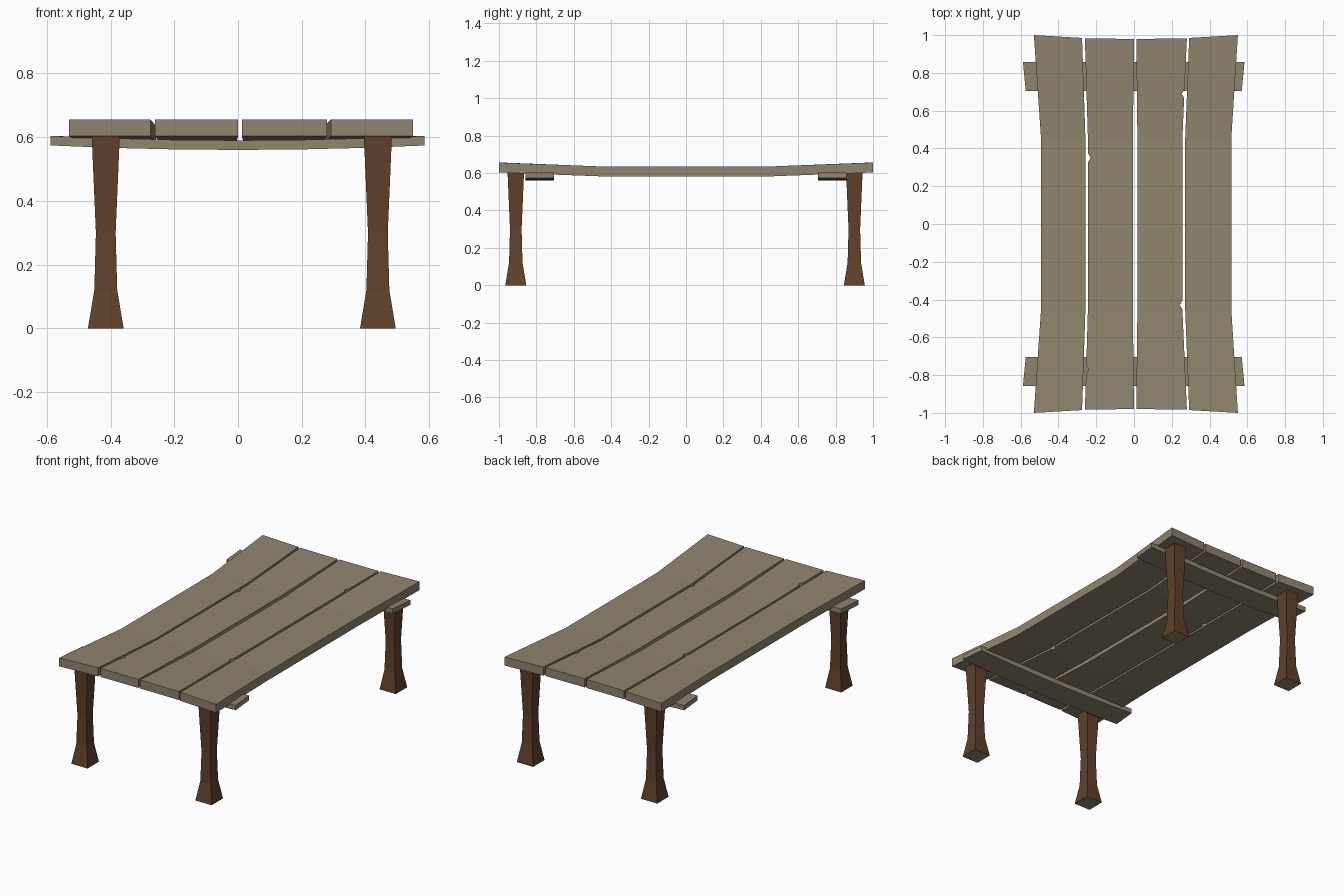
import bpy, bmesh

cube = bpy.data.objects.get("Cube")
if cube:
    bpy.data.objects.remove(cube, do_unlink=True)


def material(name, rgb):
    m = bpy.data.materials.new(name)
    m.use_nodes = True
    m.diffuse_color = (*rgb, 1)
    m.node_tree.nodes["Principled BSDF"].inputs["Base Color"].default_value = (*rgb, 1)
    return m


pale_wood = material("weathered pale wood", (0.28, 0.232, 0.158))
dark_wood = material("dark brown wood", (0.118, 0.052, 0.024))


def loft(name, rings, mats):
    """Join a row of four-cornered rings into a closed, flat-shaded solid."""
    bm = bmesh.new()
    loops = [[bm.verts.new(p) for p in ring] for ring in rings]
    for a, b in zip(loops, loops[1:]):
        for i in range(4):
            j = (i + 1) % 4
            bm.faces.new((a[i], a[j], b[j], b[i]))
    bm.faces.new(loops[0])
    bm.faces.new(loops[-1])
    bmesh.ops.recalc_face_normals(bm, faces=bm.faces)
    if len(mats) > 1:
        # Exposed end grain under the feet
        for f in bm.faces:
            f.material_index = int(f.normal.z < -0.9)
    mesh = bpy.data.meshes.new(name)
    bm.to_mesh(mesh)
    bm.free()
    for m in mats:
        mesh.materials.append(m)
    obj = bpy.data.objects.new(name, mesh)
    bpy.context.collection.objects.link(obj)
    return obj


def lerp(a, b, t):
    return a + (b - a) * t


# Table top: four sagging planks that widen towards the ends
# name, end edges, middle edges, end y at each edge, chips (edge side, y)
planks = [
    ("plank_right_outer", (-0.53, -0.275), (-0.492, -0.257), (1.0, 0.985), []),
    ("plank_right_inner", (-0.26, 0.0), (-0.244, -0.006), (0.982, 0.98), [(0, 0.35), (0, -0.77)]),
    ("plank_left_inner", (0.012, 0.28), (0.018, 0.256), (0.98, 0.982), [(1, 0.69), (1, -0.43)]),
    ("plank_left_outer", (0.292, 0.55), (0.271, 0.515), (0.985, 1.0), []),
]
BEND, THICK, CHIP = 0.45, 0.053, 0.025
for name, ends, mids, tips, chips in planks:
    stations = {-1: None, -BEND: None, BEND: None, 1: None}
    for side, y in chips:
        for k in (-1, 0, 1):
            stations[y + k * CHIP] = side if k == 0 else None
    rings = []
    for y in sorted(stations):
        t = max(0, (abs(y) - BEND) / (1 - BEND))
        z = lerp(0.635, 0.656, t)
        x = [lerp(m, e, t) for m, e in zip(mids, ends)]
        if stations[y] is not None:
            x[stations[y]] += 0.014 * (1 - 2 * stations[y])
        ya, yb = [y * tip if abs(y) == 1 else y for tip in tips]
        rings.append([(x[0], ya, z - THICK), (x[1], yb, z - THICK), (x[1], yb, z), (x[0], ya, z)])
    loft(name, rings, [pale_wood])

# Cross battens: bowed bars with slanted ends
for label, s in (("front", -1), ("back", 1)):
    rings = []
    for x in (-0.588, -0.4, -0.2, 0, 0.2, 0.4, 0.585):
        z = 0.59 + 0.014 * (x / 0.588) ** 2
        inner = x * 0.975 if abs(x) > 0.5 else x
        rings.append([(inner, s * 0.705, z - 0.03), (x, s * 0.858, z - 0.03),
                      (x, s * 0.858, z), (inner, s * 0.705, z)])
    loft(label + "_batten", rings, [pale_wood])

# Legs: square posts, waisted in the middle and flared at the foot
profile = [(0, 0.056), (0.12, 0.036), (0.3, 0.031), (0.602, 0.044)]
for end, cy in (("front", -0.91), ("back", 0.9)):
    for side, cx in (("right", -0.415), ("left", 0.439)):
        rings = [[(cx + r * u, cy + r * v, z) for u, v in ((-1, -1), (1, -1), (1, 1), (-1, 1))]
                 for z, r in profile]
        leg = loft(f"{end}_{side}_leg", rings, [dark_wood, pale_wood])
